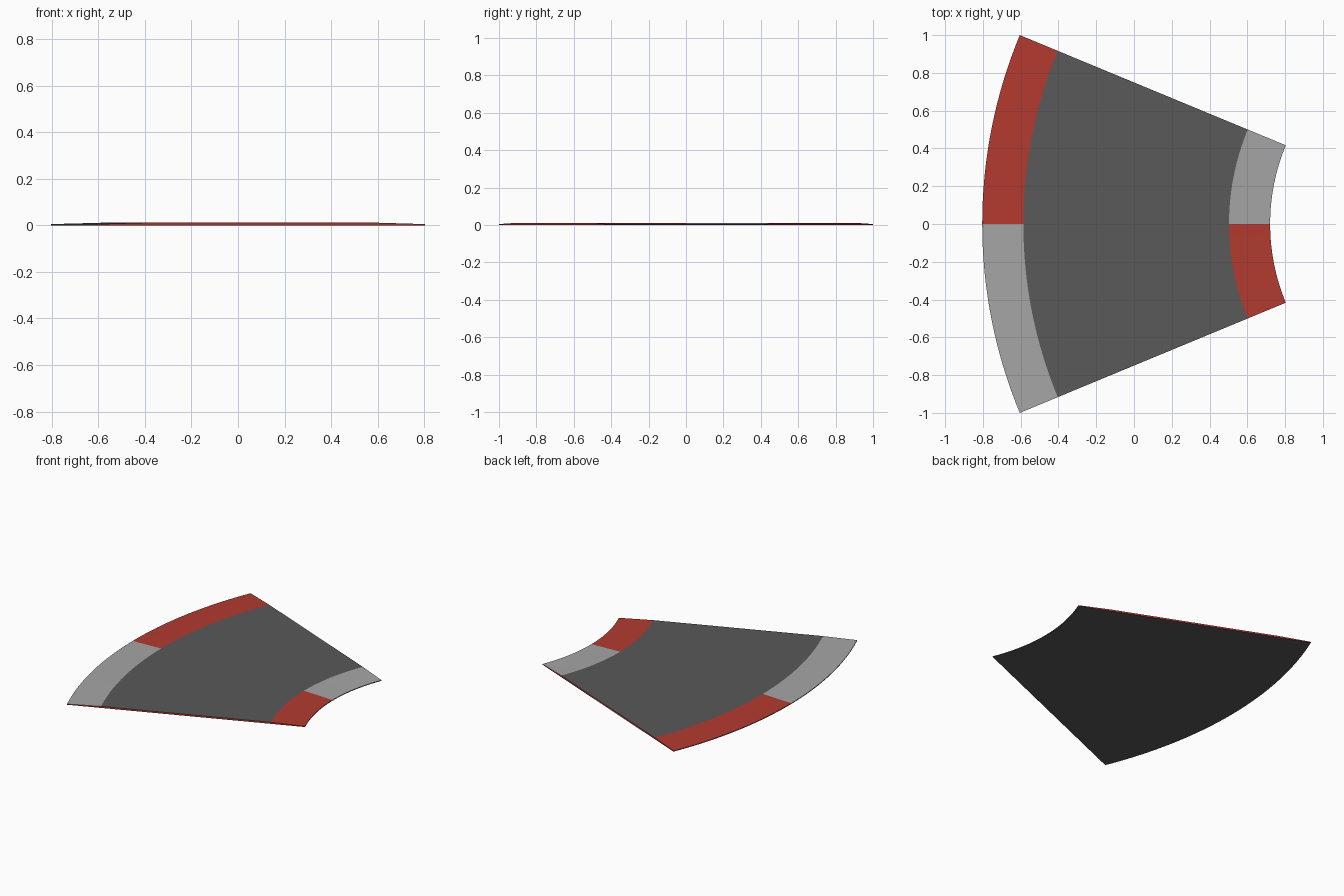
import bpy, bmesh
from math import sin, cos, radians

if "Cube" in bpy.data.objects:
    bpy.data.objects.remove(bpy.data.objects["Cube"])

U = 2 / 2 / sin(radians(22.5)) / 12      # radial unit: outer radius is 12 units
CX = U * (12 + 5 * cos(radians(22.5))) / 2   # centre of the bend
SEG = 32                                 # even, so the colours split at y = 0
TOP, EDGE = 0.011, 0.005


def material(name, rgb):
    m = bpy.data.materials.new(name)
    m.diffuse_color = (*rgb, 1)
    m.use_nodes = True
    m.node_tree.nodes["Principled BSDF"].inputs["Base Color"].default_value = m.diffuse_color
    return m


DARK, RED, LIGHT = 0, 1, 2
mats = [material("asphalt", (0.1, 0.1, 0.1)),
        material("kerb_red", (0.45, 0.043, 0.03)),
        material("kerb_light", (0.38, 0.38, 0.38))]

# cross-section (radius, height): outer wall, outer kerb, road, inner kerb, inner wall, underside
profile = [(12, 0), (12, EDGE), (11, TOP), (6, TOP), (5, EDGE), (5, 0)]
OUTER_KERB, INNER_KERB = 1, 3

bm = bmesh.new()
rings = []
for i in range(SEG + 1):
    a = radians(-22.5 + 45 * i / SEG)
    rings.append([bm.verts.new((CX - r * U * cos(a), r * U * sin(a), z)) for r, z in profile])

# sweep the section round the bend
n = len(profile)
for i in range(SEG):
    back = i >= SEG // 2
    for j in range(n):
        k = (j + 1) % n
        f = bm.faces.new((rings[i][j], rings[i + 1][j], rings[i + 1][k], rings[i][k]))
        if j == OUTER_KERB:
            f.material_index = RED if back else LIGHT
        elif j == INNER_KERB:
            f.material_index = LIGHT if back else RED

# red cut ends
for ring in (rings[0], rings[-1]):
    bm.faces.new(ring).material_index = RED

bmesh.ops.recalc_face_normals(bm, faces=bm.faces)
mesh = bpy.data.meshes.new("curved_track")
bm.to_mesh(mesh)
bm.free()
for m in mats:
    mesh.materials.append(m)
track = bpy.data.objects.new("curved_track", mesh)
bpy.context.collection.objects.link(track)
